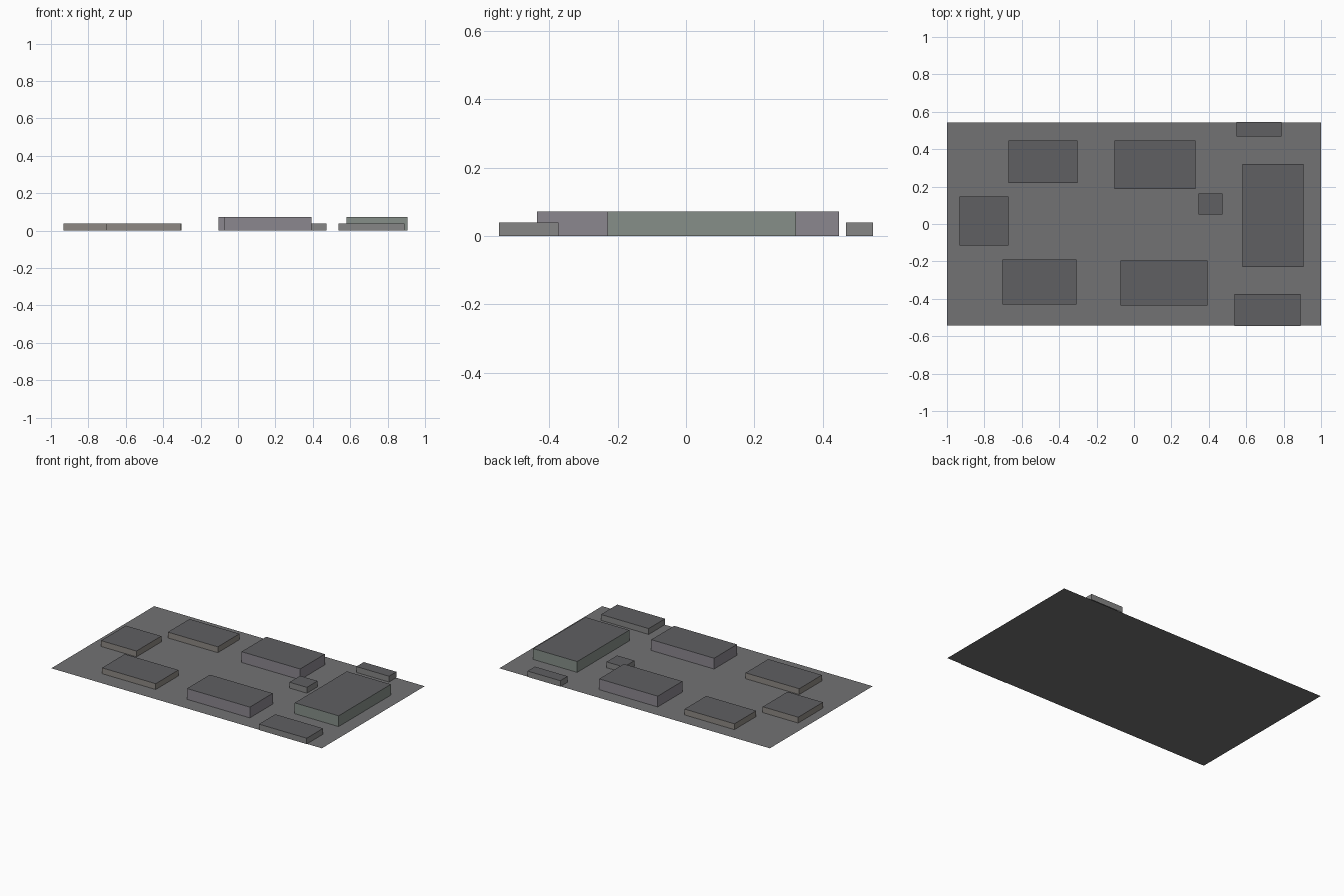
import bpy
import bmesh

if "Cube" in bpy.data.objects:
    bpy.data.objects.remove(bpy.data.objects["Cube"])


def material(name, r, g, b):
    m = bpy.data.materials.new(name)
    m.diffuse_color = (r, g, b, 1)
    m.use_nodes = True
    m.node_tree.nodes["Principled BSDF"].inputs["Base Color"].default_value = m.diffuse_color
    return m


ground_mat = material("asphalt", 0.17, 0.17, 0.175)
roof_mat = material("roof_grey", 0.115, 0.115, 0.122)
brown = material("wall_brown", 0.27, 0.25, 0.23)
purple = material("wall_purple", 0.26, 0.245, 0.275)
green = material("wall_green", 0.24, 0.275, 0.25)
grey = material("wall_grey", 0.24, 0.24, 0.24)


def add_object(name, bm, mats):
    mesh = bpy.data.meshes.new(name)
    bm.to_mesh(mesh)
    bm.free()
    for m in mats:
        mesh.materials.append(m)
    bpy.context.collection.objects.link(bpy.data.objects.new(name, mesh))


def block(name, x0, x1, y0, y1, h, wall):
    # Box standing on the ground, with its top face in the roof colour
    bm = bmesh.new()
    bmesh.ops.create_cube(bm, size=1)
    for v in bm.verts:
        v.co = (x1 if v.co.x > 0 else x0,
                y1 if v.co.y > 0 else y0,
                h if v.co.z > 0 else 0)
    bm.normal_update()
    for f in bm.faces:
        f.material_index = 1 if f.normal.z > 0.5 else 0
    # open underside: the ground sheet covers it
    bmesh.ops.delete(bm, geom=[f for f in bm.faces if f.normal.z < -0.5],
                     context='FACES_ONLY')
    add_object(name, bm, [wall, roof_mat])


# Flat ground sheet
bm = bmesh.new()
bmesh.ops.create_grid(bm, x_segments=1, y_segments=1, size=1)
for v in bm.verts:
    v.co.y *= 0.543
add_object("ground", bm, [ground_mat])

# Building blocks
LOW, TALL = 0.039, 0.072
block("low_house_back", -0.671, -0.302, 0.218, 0.447, LOW, brown)
block("low_house_left", -0.933, -0.671, -0.114, 0.148, LOW, brown)
block("low_house_front", -0.704, -0.307, -0.430, -0.190, LOW, brown)
block("hall_back", -0.104, 0.329, 0.186, 0.447, TALL, purple)
block("hall_front", -0.072, 0.393, -0.436, -0.194, TALL, purple)
block("main_hall", 0.580, 0.905, -0.230, 0.321, TALL, green)
block("kiosk", 0.344, 0.473, 0.052, 0.164, LOW, grey)
block("shed_back", 0.547, 0.789, 0.468, 0.546, LOW, grey)
block("shed_front", 0.537, 0.890, -0.546, -0.373, LOW, grey)
